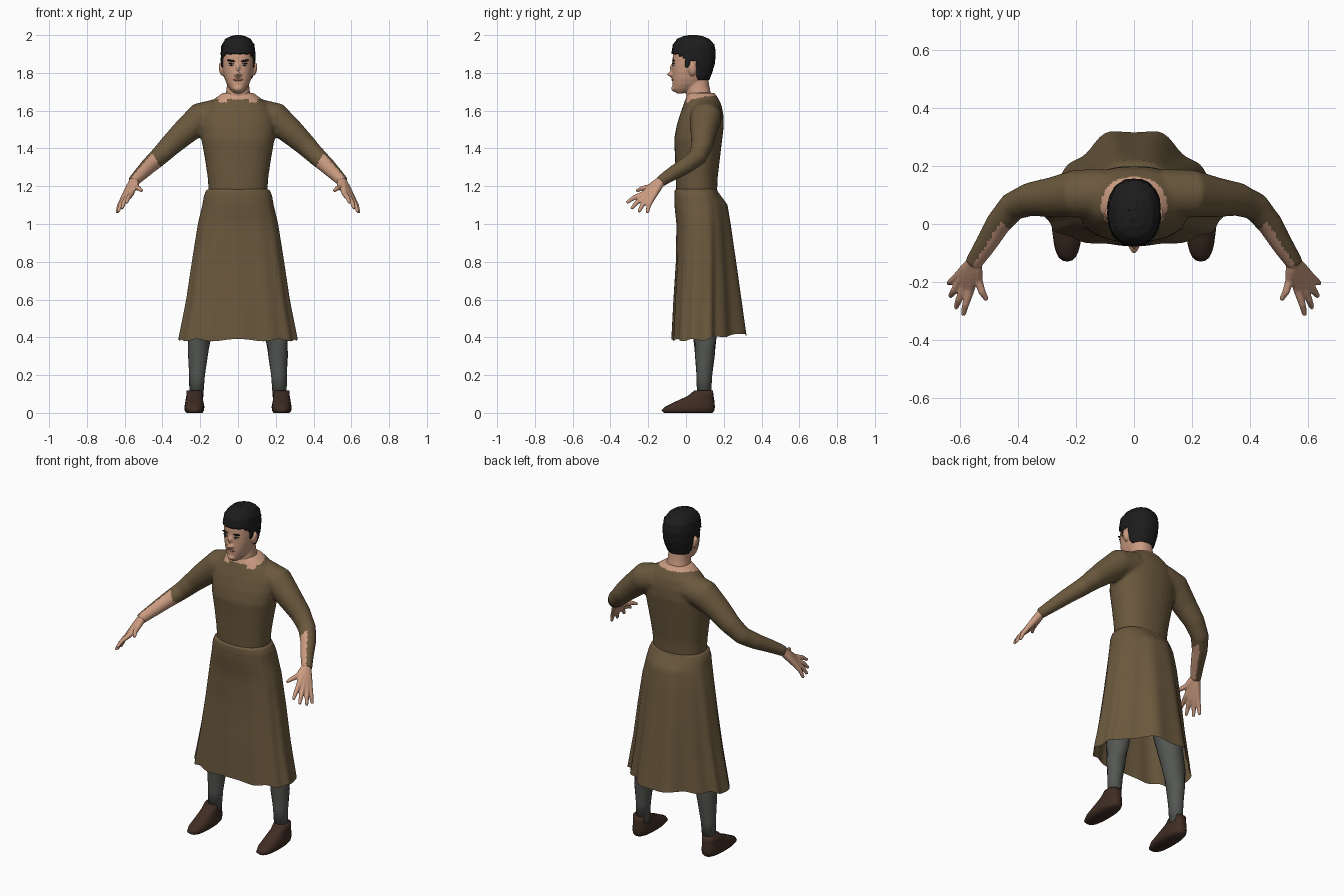
import bpy, bmesh, math, random
from mathutils import Vector, Matrix

random.seed(4)
cube = bpy.data.objects.get("Cube")
if cube:
    bpy.data.objects.remove(cube, do_unlink=True)


def material(name, rgb):
    m = bpy.data.materials.new(name)
    m.use_nodes = True
    m.diffuse_color = (*rgb, 1)
    bsdf = next(n for n in m.node_tree.nodes if n.type == 'BSDF_PRINCIPLED')
    bsdf.inputs["Base Color"].default_value = (*rgb, 1)
    bsdf.inputs["Roughness"].default_value = 0.8
    return m


WOOL = material("brown wool", (.145, .098, .047))
SKIN = material("skin", (.60, .33, .22))
HAIR = material("black hair", (.012, .012, .013))
STOCKING = material("grey stocking", (.088, .094, .086))
LEATHER = material("dark leather", (.05, .026, .017))
WHITE = material("eye white", (.55, .50, .45))
LIP = material("lip", (.36, .15, .11))


def skin_rings(bm, rings, cap_start=True, cap_end=True):
    """Bridge a list of point rings into a surface."""
    loops = [[bm.verts.new(p) for p in ring] for ring in rings]
    n = len(loops[0])
    for a, b in zip(loops, loops[1:]):
        for i in range(n):
            j = (i + 1) % n
            bm.faces.new((a[i], a[j], b[j], b[i]))
    if cap_start:
        bm.faces.new(loops[0][::-1])
    if cap_end:
        bm.faces.new(loops[-1])


def stack(bm, rows, cx=0, n=32, p=2.3, steps=1, warp=None, caps=(True, True)):
    """Stack level rings given as (z, front y, back y, half width)."""
    fine = []
    for a, b in zip(rows, rows[1:]):
        for k in range(steps):
            fine.append([u + (v - u) * k / steps for u, v in zip(a, b)])
    fine.append(rows[-1])
    rings = []
    for z, yf, yb, hw in fine:
        ring = []
        for i in range(n):
            a = math.tau * i / n
            s, c = math.sin(a), math.cos(a)
            x = math.copysign(abs(s) ** (2 / p), s) * hw
            y = (yf + yb) / 2 - math.copysign(abs(c) ** (2 / p), c) * (yb - yf) / 2
            v = Vector((cx + x, y, z))
            ring.append(warp(v, a) if warp else v)
        rings.append(ring)
    skin_rings(bm, rings, *caps)


def tube(bm, path, side=1, n=14):
    """Tapered limb through (x, y, z, radius) points, mirrored by side."""
    pts = [Vector((x * side, y, z)) for x, y, z, r in path]
    rings = []
    for i, (p, row) in enumerate(zip(pts, path)):
        d = pts[min(i + 1, len(pts) - 1)] - pts[max(i - 1, 0)]
        q = d.to_track_quat('Z', 'Y')
        rings.append([p + q @ Vector((math.cos(t), math.sin(t), 0)) * row[3]
                      for t in (math.tau * k / n for k in range(n))])
    skin_rings(bm, rings)


def blob(bm, centre, size, tilt=0):
    m = Matrix.Translation(centre) @ Matrix.Rotation(tilt, 4, 'Y') @ Matrix.Diagonal((*size, 1))
    bmesh.ops.create_uvsphere(bm, u_segments=16, v_segments=10, radius=1, matrix=m)


def finish(name, bm, mats, voxel=0, smooth=0, rule=None):
    """Make the object; optionally fuse its pieces and colour faces by a rule."""
    bmesh.ops.recalc_face_normals(bm, faces=bm.faces)
    for f in bm.faces:
        f.smooth = True
    me = bpy.data.meshes.new(name)
    bm.to_mesh(me)
    bm.free()
    ob = bpy.data.objects.new(name, me)
    bpy.context.collection.objects.link(ob)
    if voxel:
        mod = ob.modifiers.new("fuse", 'REMESH')
        mod.mode, mod.voxel_size, mod.use_smooth_shade = 'VOXEL', voxel, True
        soft = ob.modifiers.new("soften", 'SMOOTH')
        soft.factor, soft.iterations = .5, smooth
        dg = bpy.context.evaluated_depsgraph_get()
        fused = bpy.data.meshes.new_from_object(ob.evaluated_get(dg))
        ob.modifiers.clear()
        ob.data = fused
        fused.name = name
        fused.polygons.foreach_set("use_smooth", [True] * len(fused.polygons))
    ob.data.materials.clear()
    for m in mats:
        ob.data.materials.append(m)
    for f in ob.data.polygons:
        f.material_index = rule(f.center, f.normal) if rule else 0
    return ob


# Bodice with sleeves, fused into one surface
bm = bmesh.new()
stack(bm, [(1.10, -.045, .155, .148), (1.18, -.052, .165, .156), (1.25, -.055, .168, .161),
           (1.35, -.058, .18, .176), (1.45, -.063, .192, .194), (1.52, -.05, .20, .2),
           (1.58, -.032, .198, .19), (1.63, -.014, .188, .16), (1.67, 0, .168, .115),
           (1.695, .01, .15, .08)])
for s in (1, -1):
    tube(bm, [(.1, .105, 1.58, .085), (.2, .105, 1.56, .083), (.285, .092, 1.485, .069),
              (.36, .085, 1.415, .058), (.42, .06, 1.355, .05), (.47, 0, 1.31, .044),
              (.515, -.075, 1.265, .037), (.558, -.14, 1.222, .03)], s, 20)


def bodice_colour(c, n):
    x = abs(c.x)
    # Bare inner forearm
    if x > .41 + max(0, c.z - 1.3) * .6:
        return int(-.83 * n.x * math.copysign(1, c.x) - .56 * n.y > .1)
    # Notched neckline
    edge = 1.662 if c.y < .1 else 1.677
    if .06 < x < .1 and c.y < .1:
        edge -= .018
    return int(x < .115 and c.z > edge)


finish("bodice", bm, [WOOL, SKIN], .009, 5, bodice_colour)

# Hands: each finger runs from the wrist, fused into a palm
for s, side in ((1, "left"), (-1, "right")):
    bm = bmesh.new()
    fingers = [((.565, -.225, 1.16), (.59, -.315, 1.112)), ((.585, -.217, 1.145), (.615, -.29, 1.08)),
               ((.6, -.2, 1.137), (.635, -.25, 1.063)), ((.608, -.18, 1.135), (.641, -.205, 1.058)),
               ((.538, -.195, 1.195), (.508, -.262, 1.175))]
    for knuckle, tip in fingers:
        k, t = Vector(knuckle), Vector(tip)
        wrist = Vector((.55, -.128, 1.232))
        mid = k.lerp(t, .55) + Vector((.003, -.004, .004))
        tube(bm, [(*wrist, .024), (*wrist.lerp(k, .5), .021), (*k, .0155),
                  (*mid, .0125), (*t, .0085)], s, 12)
    finish(side + "_hand", bm, [SKIN], .005, 3)

# Skirt: open sheet with folds that deepen towards the hem and a full back
def drape(v, a):
    low = max(0, min(1, (1.17 - v.z) / .79))
    back = max(0, -math.cos(a))
    fold = .010 * low * math.cos(13 * a) * (.35 + .65 * min(1, back * 2 + abs(math.sin(a)) ** 4))
    full = back ** 6 * (.1 * low + .022 * min(1, low * 12))
    v.x += math.sin(a) * fold * .5
    v.y += -math.cos(a) * fold + full
    v.z += low ** 3 * (.03 * back + .006 * math.cos(9 * a))
    return v


bm = bmesh.new()
stack(bm, [(1.188, -.045, .158, .15), (1.178, -.06, .166, .168), (1.15, -.062, .175, .18),
           (1.10, -.061, .19, .189), (1.0, -.05, .195, .212), (.8, -.052, .2, .243),
           (.6, -.064, .203, .272), (.385, -.074, .205, .313)],
      n=104, p=2.5, steps=4, warp=drape, caps=(False, False))
finish("skirt", bm, [WOOL])

# Legs and shoes
for s, side in ((1, "left"), (-1, "right")):
    bm = bmesh.new()
    tube(bm, [(.09, .07, 1.0, .08), (.165, .085, .62, .077), (.205, .10, .40, .062),
              (.212, .1, .31, .053), (.217, .097, .2, .042), (.221, .095, .08, .037)], s, 20)
    finish(side + "_stocking", bm, [STOCKING])
    bm = bmesh.new()
    stack(bm, [(0, -.115, .14, .042), (.012, -.13, .15, .051), (.032, -.112, .153, .053),
               (.058, -.06, .151, .048), (.09, .01, .146, .043), (.118, .043, .143, .041)],
          cx=.231 * s, n=24, p=2.5)
    finish(side + "_shoe", bm, [LEATHER])

# Head, neck, nose and ears fused together
bm = bmesh.new()
stack(bm, [(1.692, -.052, -.01, .022), (1.715, -.07, .05, .043), (1.74, -.072, .09, .059),
           (1.77, -.073, .11, .071), (1.81, -.073, .125, .080), (1.85, -.072, .135, .084),
           (1.89, -.07, .14, .084), (1.93, -.062, .135, .077), (1.96, -.04, .11, .058),
           (1.98, -.01, .08, .03)])
stack(bm, [(1.6, .01, .16, .085), (1.65, .006, .15, .08), (1.68, .003, .135, .066),
           (1.72, .003, .125, .06), (1.79, .01, .115, .056)])
tube(bm, [(0, -.06, 1.858, .009), (0, -.078, 1.825, .011), (0, -.089, 1.795, .014),
          (0, -.07, 1.782, .012)])
for s in (1, -1):
    blob(bm, (.011 * s, -.077, 1.791), (.009, .011, .008))
    blob(bm, (.089 * s, .035, 1.82), (.012, .022, .036), .15 * s)
blob(bm, (0, -.064, 1.717), (.024, .014, .016))
finish("head", bm, [SKIN], .0055, 3)

# Face details
bm = bmesh.new()
blob(bm, (0, -.0715, 1.763), (.026, .006, .006))
finish("lips", bm, [LIP])
for s, side in ((1, "left"), (-1, "right")):
    for part, pos, size, tilt, mat in (
            ("eyebrow", (.036, -.066, 1.864), (.024, .007, .0055), -.15, HAIR),
            ("eye", (.034, -.0665, 1.843), (.015, .005, .006), 0, WHITE),
            ("iris", (.034, -.069, 1.843), (.0065, .004, .006), 0, HAIR),
            ("eyelash", (.035, -.0665, 1.849), (.017, .006, .0025), -.1, HAIR)):
        bm = bmesh.new()
        blob(bm, (pos[0] * s, pos[1], pos[2]), size, tilt * s)
        finish(side + "_" + part, bm, [mat])

# Short hair, cut back around the face and ears
def tousle(v, a):
    return v + Vector((random.uniform(-1, 1), random.uniform(-1, 1), 0)) * .0025


def hairline(y):
    if y > .06:
        return 1.76
    if y > .02:
        return 1.862
    if y > -.005:
        return 1.825
    return 1.868 + min(1, -y / .05) * .035


bm = bmesh.new()
stack(bm, [(1.75, .0, .115, .06), (1.78, -.04, .13, .077), (1.84, -.075, .15, .09),
           (1.90, -.077, .157, .092), (1.95, -.070, .15, .086), (1.98, -.046, .122, .066),
           (1.995, -.012, .085, .036), (2.0, .015, .055, .012)],
      n=56, steps=5, warp=tousle, caps=(False, True))
gone = [f for f in bm.faces
        if f.calc_center_median().z < hairline(f.calc_center_median().y)]
bmesh.ops.delete(bm, geom=gone, context='FACES')
hair = finish("hair", bm, [HAIR])
thick = hair.modifiers.new("thickness", 'SOLIDIFY')
thick.thickness, thick.offset = .014, -1
